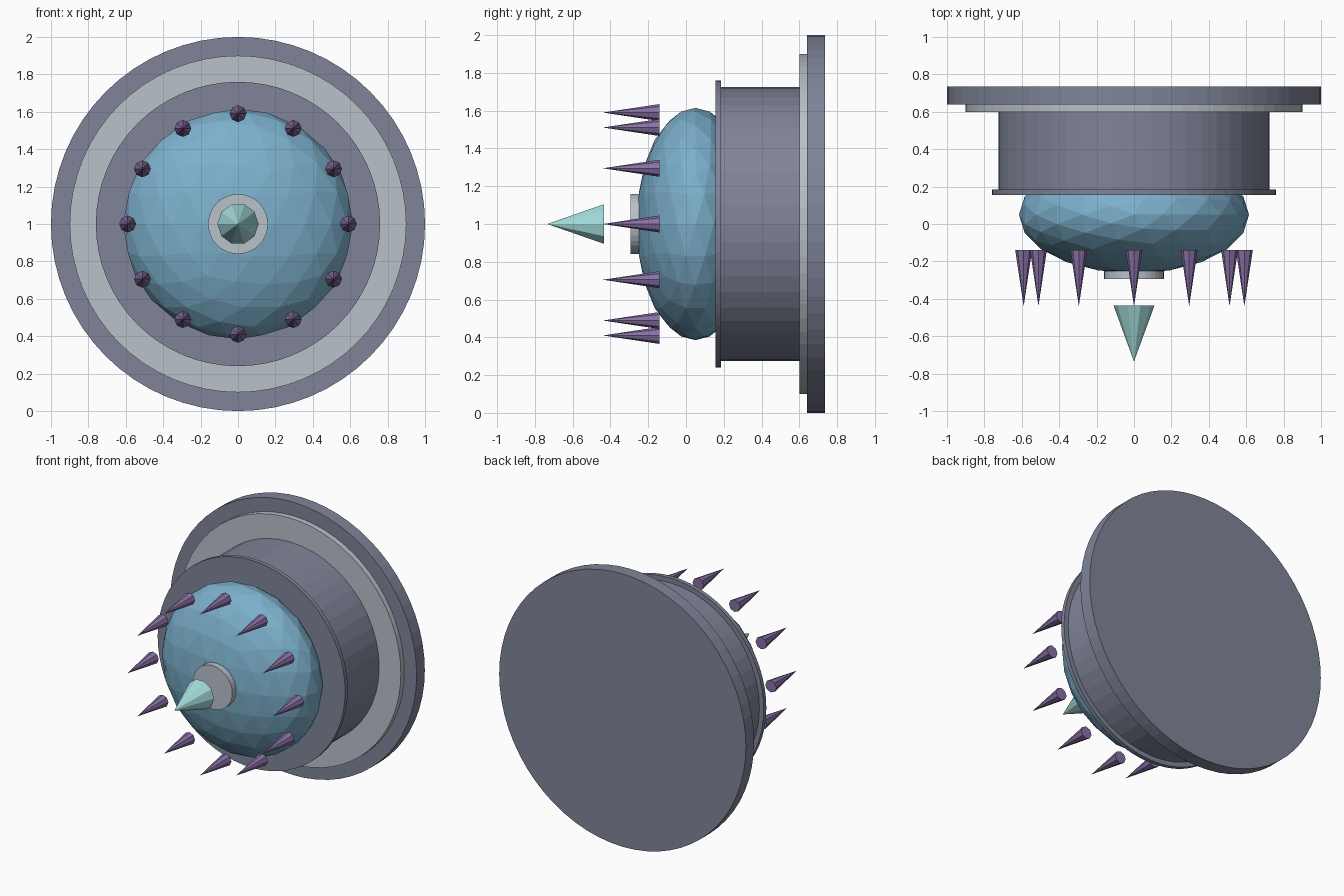
import bpy, bmesh, math
from mathutils import Matrix, Vector

cube = bpy.data.objects.get("Cube")
if cube:
    bpy.data.objects.remove(cube, do_unlink=True)


def material(name, rgb):
    m = bpy.data.materials.new(name)
    m.use_nodes = True
    colour = [(c / 255 / 12.92 if c < 11 else ((c / 255 + 0.055) / 1.055) ** 2.4) for c in rgb] + [1]
    m.diffuse_color = colour
    m.node_tree.nodes["Principled BSDF"].inputs["Base Color"].default_value = colour
    return m


slate = material("slate", (128, 132, 152))
silver = material("silver", (184, 194, 202))
blue = material("glass_blue", (124, 176, 204))
purple = material("purple", (136, 112, 164))
aqua = material("aqua", (164, 220, 220))


def finish(name, bm, mat):
    mesh = bpy.data.meshes.new(name)
    bmesh.ops.recalc_face_normals(bm, faces=bm.faces)
    bm.to_mesh(mesh)
    bm.free()
    mesh.materials.append(mat)
    ob = bpy.data.objects.new(name, mesh)
    bpy.context.collection.objects.link(ob)
    return ob


def turned(name, front, back, r_front, r_back, sides, mat, x=0, z=1):
    """Cylinder or cone along y, its first corner on the +x side."""
    bm = bmesh.new()
    place = Matrix.Translation((x, (front + back) / 2, z)) @ Matrix.Rotation(math.pi / 2, 4, "X")
    bmesh.ops.create_cone(bm, cap_ends=True, segments=sides, radius1=r_back, radius2=r_front,
                          depth=back - front, matrix=place @ Matrix.Rotation(math.pi / 2, 4, "Z"))
    bmesh.ops.remove_doubles(bm, verts=bm.verts, dist=1e-5)
    return finish(name, bm, mat)


# Stepped round mount
turned("back_plate", 0.64, 0.735, 1, 1, 64, slate)
turned("flange", 0.60, 0.64, 0.9, 0.9, 64, silver)
turned("drum", 0.18, 0.60, 0.725, 0.725, 48, slate)
turned("drum_lip", 0.155, 0.185, 0.76, 0.76, 64, slate)

# Flattened faceted dome
bm = bmesh.new()
bmesh.ops.create_icosphere(bm, subdivisions=3, radius=0.615)
bmesh.ops.scale(bm, vec=Vector((1, 0.51, 1)), verts=bm.verts)
bmesh.ops.translate(bm, vec=(0, 0.05, 1), verts=bm.verts)
finish("dome", bm, blue)

# Nose disc and tip
turned("nose_disc", -0.295, -0.25, 0.16, 0.16, 32, silver)
turned("nose_tip", -0.735, -0.435, 0, 0.11, 10, aqua)

# Ring of spikes
for i in range(12):
    a = math.tau * i / 12
    turned(f"spike_{i + 1}", -0.44, -0.14, 0, 0.045, 8, purple,
           0.59 * math.cos(a), 1 + 0.59 * math.sin(a))
